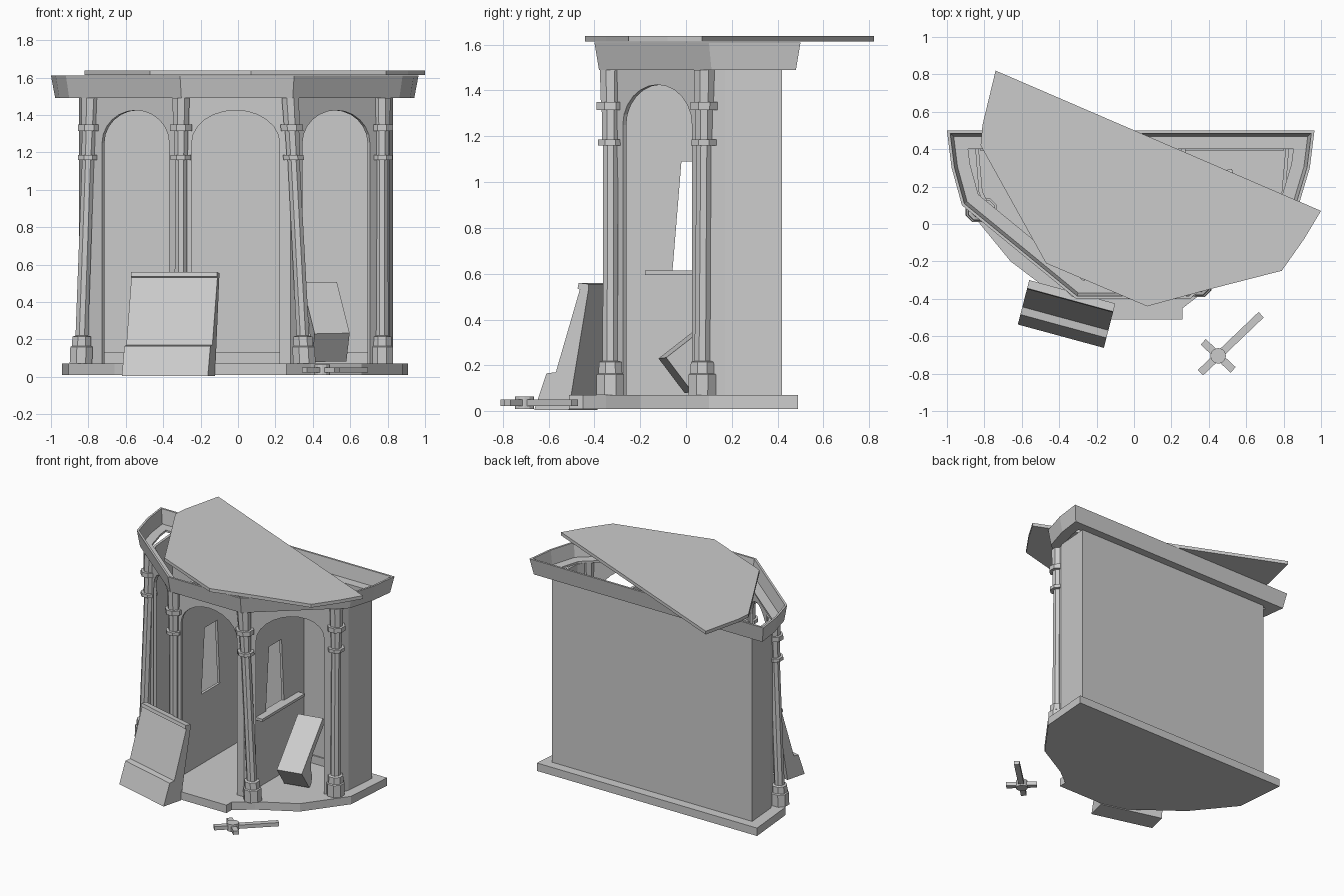
import bpy, bmesh, math
from mathutils import Vector

if "Cube" in bpy.data.objects:
    bpy.data.objects.remove(bpy.data.objects["Cube"])


def loft(name, loops, closed=False):
    """Skin equal-length loops; cap the ends, or join last to first."""
    bm = bmesh.new()
    rows = [[bm.verts.new(p) for p in loop] for loop in loops]
    n = len(rows[0])
    pairs = list(zip(rows, rows[1:]))
    if closed:
        pairs.append((rows[-1], rows[0]))
    for a, b in pairs:
        for i in range(n):
            j = (i + 1) % n
            bm.faces.new((a[i], a[j], b[j], b[i]))
    if not closed:
        bm.faces.new(rows[0][::-1])
        bm.faces.new(rows[-1])
    bmesh.ops.recalc_face_normals(bm, faces=bm.faces)
    mesh = bpy.data.meshes.new(name)
    bm.to_mesh(mesh)
    bm.free()
    obj = bpy.data.objects.new(name, mesh)
    bpy.context.collection.objects.link(obj)
    return obj


def at(outline, z):
    return [(x, y, z) for x, y in outline]


def slab(name, outline, z0, z1):
    return loft(name, [at(outline, z0), at(outline, z1)])


def box(name, x0, x1, y0, y1, z0, z1):
    return slab(name, [(x0, y0), (x1, y0), (x1, y1), (x0, y1)], z0, z1)


def inset(outline, d):
    """Mitred inward offset of a counter-clockwise outline."""
    pts = [Vector(p) for p in outline]
    out = []
    for i, p in enumerate(pts):
        e1 = (p - pts[i - 1]).normalized()
        e2 = (pts[(i + 1) % len(pts)] - p).normalized()
        n1, n2 = Vector((-e1.y, e1.x)), Vector((-e2.y, e2.x))
        out.append(tuple(p + (n1 + n2) * d / (1 + n1.dot(n2))))
    return out


def prism(name, profile, origin, a, b, extrude):
    """Extrude a 2D profile laid out on axes a and b."""
    o, a, b, e = map(Vector, (origin, a, b, extrude))
    base = [o + a * s + b * t for s, t in profile]
    return loft(name, [base, [p + e for p in base]])


# Floor with a broken front step
slab("floor", [(-.94, .49), (-.905, .1), (-.66, -.2), (-.25, -.51), (.26, -.51),
               (.26, -.45), (.39, -.35), (.66, -.2), (.88, .1), (.91, .49)], .01, .07)

# Flared cornice with a thin rim and a flat inner ledge
rim = [(-1, .5), (-.975, .3), (-.92, .1), (-.31, -.4), (.3, -.4), (.88, .1), (.94, .3), (.965, .5)]
loft("cornice", [at(inset(rim, d), z) for d, z in
                 [(.02, 1.49), (0, 1.61), (.015, 1.61), (.032, 1.505), (.1, 1.505), (.1, 1.49)]], True)

# Displaced roof sheet
slab("roof", [(-.74, .82), (-.81, .53), (-.82, .42), (-.47, -.21), (.07, -.44),
              (.4, -.35), (.79, -.25), (.91, -.08), (1, .07)], 1.613, 1.638)

# Back and side walls
line = [(.77, .08), (.81, .17), (.83, .42), (-.85, .42), (-.83, .17), (-.79, .08)]
inner = [(.75, .09), (.79, .175), (.81, .4), (-.83, .4), (-.81, .175), (-.77, .09)]
slab("walls", line + inner[::-1], .07, 1.49)
box("skirting", -.82, .8, .39, .402, .07, .13)

# Partitions with tapered windows
for side, x in (("left", -.285), ("right", .255)):
    outer = [(-.31, .07), (.405, .07), (.405, 1.49), (-.31, 1.49)]
    hole = [(-.06, .6), (.16, .6), (.13, 1.09), (-.02, 1.09)]
    loft(side + "_partition", [[(px, y, z) for y, z in o] for px, o in
                               [(x, outer), (x + .02, outer), (x + .02, hole), (x, hole)]], True)
box("window_shelf", .255, .33, -.18, .33, .595, .615)

# Arched fronts between the columns
tops = [(-.79, .08), (-.305, -.33), (.28, -.33), (.77, .08)]
for i, (p, q) in enumerate(zip(tops, tops[1:])):
    p, q = Vector((*p, 0)), Vector((*q, 0))
    length = (q - p).length
    axis = (q - p) / length
    h, m = .235, length / 2
    arc = [(m - h * math.cos(math.pi * k / 12), 1.25 + .175 * math.sin(math.pi * k / 12))
           for k in range(13)]
    profile = [(0, .07), (m - h, .07)] + arc + [(m + h, .07), (length, .07), (length, 1.49), (0, 1.49)]
    prism(f"arch_{i}", profile, p, axis, (0, 0, 1), Vector((-axis.y, axis.x, 0)) * .02)

# Columns, two of them knocked out of plumb
sections = [(.07, .06), (.16, .06), (.165, .052), (.215, .05), (.22, .034), (1.16, .032), (1.16, .055),
            (1.185, .055), (1.185, .036), (1.315, .038), (1.315, .06), (1.35, .06), (1.35, .042), (1.49, .046)]
feet = [(-.84, .07), (-.305, -.33), (.355, -.33), (.77, .07)]
for i, (t, f) in enumerate(zip(tops, feet)):
    loops = []
    for z, r in sections:
        k = (z - .07) / 1.42
        cx, cy = f[0] + (t[0] - f[0]) * k, f[1] + (t[1] - f[1]) * k
        loops.append([(cx + r * math.cos(math.pi * (j + .5) / 4) * 1.08,
                       cy + r * math.sin(math.pi * (j + .5) / 4) * 1.08, z) for j in range(8)])
    loft(f"column_{i}", loops)

# Fallen panel leaning on the front
prism("leaning_panel", [(0, .535), (0, .555), (.045, .56), (.05, .535), (.04, .53), (.148, .17),
                        (.19, .165), (.245, .005), (.09, .005)],
      (-.56, -.3, 0), (-.25, -.968, 0), (0, 0, 1), (.46, -.125, 0))

# Toppled cabinet inside the right bay, with a hollowed back
along = Vector((-.07, .36, .28)).normalized()
across = Vector((.98, .15, 0))
across = (across - along * across.dot(along)).normalized()
depth = -across.cross(along)
prism("toppled_cabinet", [(0, 0), (.45, 0), (.45, .05), (.2, .05), (.14, .07), (.1, .11),
                          (.08, .17), (.03, .2), (0, .19)],
      (.41, -.12, .23), along, depth, across * .19)

# Loose cross handle on the ground
hub = Vector((.45, -.705))
slab("handle_hub", [(hub.x + .042 * math.cos(math.pi * k / 6), hub.y + .042 * math.sin(math.pi * k / 6))
                    for k in range(12)], .01, .065)
for i, (x, y) in enumerate([(.68, -.485), (.37, -.63), (.355, -.795), (.53, -.78)]):
    d = Vector((x, y)) - hub
    n = Vector((-d.y, d.x)).normalized() * .02
    slab(f"handle_arm_{i}", [hub - n, hub + d - n, hub + d + n, hub + n], .022, .05)
